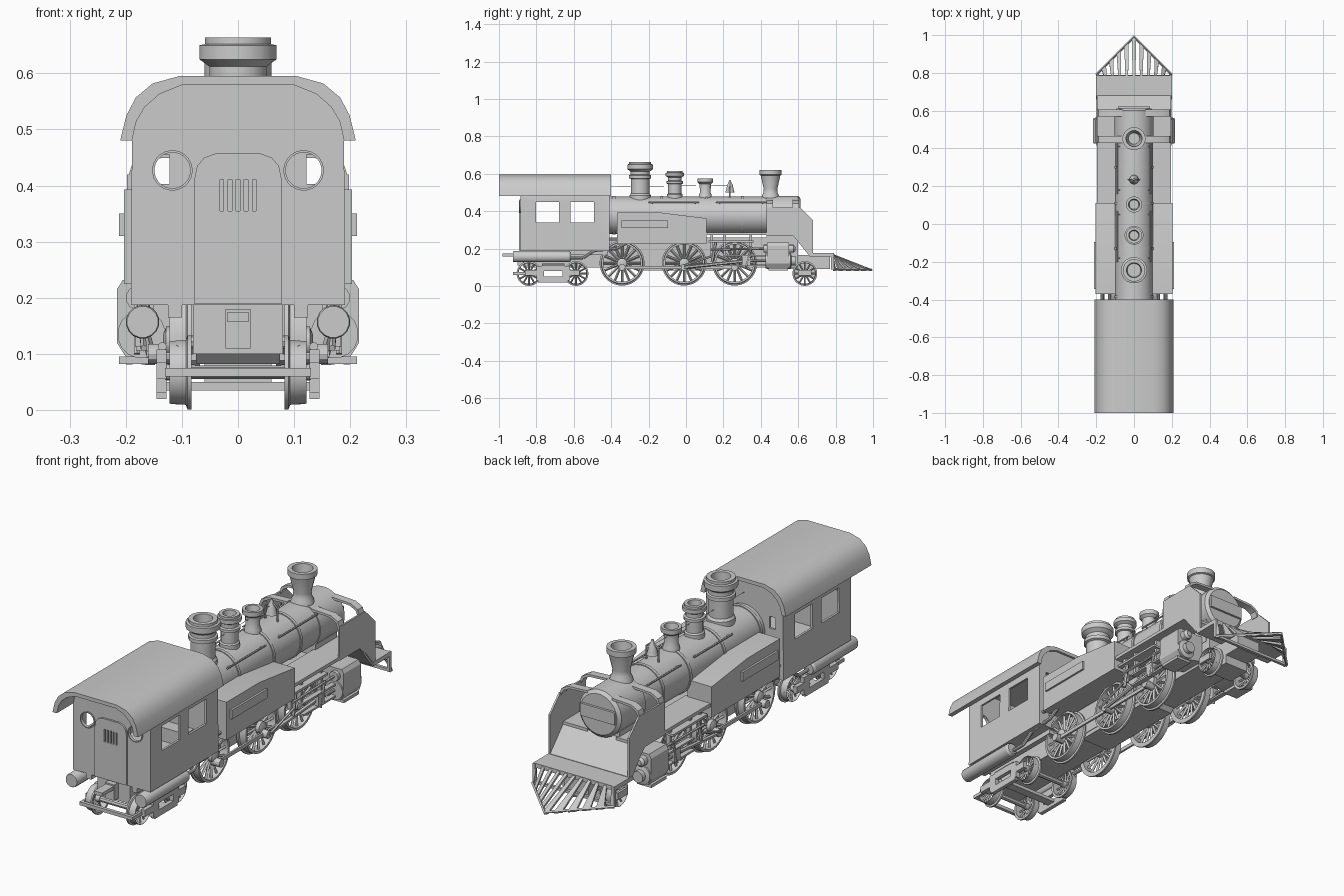
import bpy, bmesh, math
from mathutils import Vector, Matrix

if "Cube" in bpy.data.objects:
    bpy.data.objects.remove(bpy.data.objects["Cube"])


def finish(name, bm, mirror=False):
    bmesh.ops.remove_doubles(bm, verts=bm.verts, dist=1e-5)
    bmesh.ops.recalc_face_normals(bm, faces=bm.faces)
    me = bpy.data.meshes.new(name)
    bm.to_mesh(me)
    bm.free()
    ob = bpy.data.objects.new(name, me)
    bpy.context.collection.objects.link(ob)
    if mirror:
        ob.modifiers.new("mirror", 'MIRROR').use_axis[0] = True
    return ob


def add_box(bm, x, y, z):
    m = Matrix.Translation(((x[0]+x[1])/2, (y[0]+y[1])/2, (z[0]+z[1])/2))
    m = m @ Matrix.Diagonal((x[1]-x[0], y[1]-y[0], z[1]-z[0], 1))
    bmesh.ops.create_cube(bm, size=1, matrix=m)


def add_lathe(bm, prof, c, axis='z', seg=16, closed=False):
    # prof is (radius, height along axis); c is the centre
    rings = []
    for r, h in prof:
        ring = []
        for i in range(seg):
            a = 2*math.pi*(i+.5)/seg
            u, v = r*math.cos(a), r*math.sin(a)
            p = {'z': (u, v, h), 'y': (u, h, v), 'x': (h, u, v)}[axis]
            ring.append(bm.verts.new(Vector(p)+Vector(c)))
        rings.append(ring)
    for k in range(len(rings) if closed else len(rings)-1):
        a, b = rings[k], rings[(k+1) % len(rings)]
        for i in range(seg):
            j = (i+1) % seg
            bm.faces.new((a[i], a[j], b[j], b[i]))


def add_rod(bm, p, q, r, seg=8):
    p, q = Vector(p), Vector(q)
    d = q-p
    m = Matrix.Translation((p+q)/2) @ d.to_track_quat('Z', 'Y').to_matrix().to_4x4()
    bmesh.ops.create_cone(bm, cap_ends=True, segments=seg, radius1=r, radius2=r, depth=d.length, matrix=m)


def add_prism(bm, pts, axis, a, b):
    def at(p, t):
        return (t, p[0], p[1]) if axis == 'x' else (p[0], t, p[1])
    lo = [bm.verts.new(at(p, a)) for p in pts]
    hi = [bm.verts.new(at(p, b)) for p in pts]
    bm.faces.new(lo)
    bm.faces.new(hi[::-1])
    for i in range(len(pts)):
        j = (i+1) % len(pts)
        bm.faces.new((lo[i], lo[j], hi[j], hi[i]))


def part(name, adder, *args, mirror=False, **kw):
    bm = bmesh.new()
    adder(bm, *args, **kw)
    return finish(name, bm, mirror)


def box(name, x, y, z, mirror=False):
    return part(name, add_box, x, y, z, mirror=mirror)


def both(half):  # mirror an x profile into a closed outline
    return half + [(-x, z) for x, z in reversed(half)]


# Cab roof
outer = [(.21, .48), (.199, .525), (.182, .557), (.152, .582), (.105, .595)]
inner = [(.189, .48), (.181, .515), (.166, .54), (.14, .563), (.1, .579)]
part("cab_roof", add_prism, both(outer) + [(-x, z) for x, z in inner] + inner[::-1], 'y', -1, -.4)

# Cab shell, door and the openings cut through them
cab = part("cab_body", add_prism, both([(.191, .187)] + inner), 'y', -.885, -.41)
hd = [(.078, .19), (.078, .41), (.073, .435), (.06, .45), (.04, .457)]
door = part("cab_door", add_prism, both(hd), 'y', -.893, -.88)
cutters = [part("cut_interior", add_prism, both([(.18, .2), (.18, .485), (.16, .53), (.1, .567)]), 'y', -.875, -.42)]
for y in (-.803, -.617):
    cutters.append(box("cut_side_window", (-.3, .3), (y, y+.125), (.34, .45)))
for s in (-1, 1):
    cutters.append(part("cut_round_window", add_lathe, [(0, -.95), (.033, -.95), (.033, -.85), (0, -.85)],
                        (s*.117, 0, .427), 'y', 24))
    cutters.append(box("cut_front_window", sorted((s*.122, s*.153)), (-.45, -.39), (.403, .455)))
slots = [box("cut_grille", (x-.0035, x+.0035), (-.95, -.86), (.355, .411)) for x in (-.029, -.0145, 0, .0145, .029)]
for target, cuts in ((cab, cutters+slots), (door, slots)):
    for c in cuts:
        m = target.modifiers.new("cut", 'BOOLEAN')
        m.operation, m.object, m.solver = 'DIFFERENCE', c, 'EXACT'
for c in cutters+slots:
    c.hide_render = True
    c.hide_set(True)
part("round_window_frame", add_lathe, [(.032, -.89), (.036, -.89), (.036, -.88), (.032, -.88)],
     (.117, 0, .427), 'y', 24, closed=True, mirror=True)

# Boiler, bands and smokebox
part("boiler", add_lathe, [(0, -.415), (.1, -.415), (.1, .43), (.104, .43), (.104, .6), (.09, .612), (0, .612)],
     (0, 0, .378), 'y', 28)
bm = bmesh.new()
for y in (-.385, -.13, .11, .3):
    add_lathe(bm, [(.098, y-.007), (.104, y-.007), (.104, y+.007), (.098, y+.007)], (0, 0, .378), 'y', 28, True)
finish("boiler_bands", bm)
box("smokebox_door_plate", (-.085, .085), (.605, .622), (.355, .41))
bm = bmesh.new()
for a, b in ((-.2, .07), (.16, .43)):
    add_rod(bm, (.088, a, .447), (.088, b, .447), .004, 6)
    for y in (a+.02, b-.02):
        add_rod(bm, (.07, y, .44), (.09, y, .447), .004, 6)
finish("boiler_handrail", bm, True)

# Domes and chimney
part("large_dome", add_lathe, [(.058, .45), (.058, .485), (.05, .495), (.05, .572), (.06, .576), (.06, .592), (.052, .595),
     (.052, .612), (.07, .625), (.07, .65), (.06, .652), (.06, .664), (.04, .664), (.036, .61), (0, .61)], (0, -.245, 0))
part("middle_dome", add_lathe, [(.042, .46), (.042, .49), (.036, .495), (.036, .545), (.045, .548), (.045, .56), (.036, .563),
     (.036, .58), (.05, .588), (.05, .605), (.043, .606), (.043, .616), (.028, .616), (.024, .58), (0, .58)], (0, -.06, 0))
part("small_dome", add_lathe, [(.036, .46), (.034, .49), (.029, .5), (.031, .545), (.043, .555), (.043, .575), (.03, .575),
     (.025, .55), (0, .55)], (0, .103, 0))
part("chimney", add_lathe, [(.05, .46), (.046, .485), (.038, .5), (.037, .52), (.054, .592), (.061, .595), (.061, .62),
     (.043, .62), (.03, .53), (0, .53)], (0, .452, 0))

# Bell, its bracket and the cord to the cab
bm = bmesh.new()
add_lathe(bm, [(0, .5), (.025, .5), (.02, .515), (.015, .54), (.008, .552), (.005, .565), (0, .566)], (0, .235, 0), seg=14)
for a, b in (((-.03, .47), (-.03, .53)), ((.03, .47), (.03, .53)), ((-.03, .53), (0, .555)), ((.03, .53), (0, .555))):
    add_rod(bm, (a[0], .235, a[1]), (b[0], .235, b[1]), .004, 6)
finish("bell", bm)
part("bell_cord", add_rod, (0, -.41, .53), (0, .235, .54), .0012, 4)

# Side tanks and running boards
part("side_tank", add_prism, [(-.37, .225), (.11, .225), (.11, .362), (-.14, .393), (-.37, .393)],
     'x', .085, .203, mirror=True)
box("tank_panel", (.2, .212), (-.345, -.095), (.31, .35), True)
box("running_board", (.07, .197), (.1, .59), (.272, .287), True)
bm = bmesh.new()
for x in (.13, .17):
    add_rod(bm, (x, -.42, .25), (x, -.36, .25), .008)
finish("tank_pipes", bm, True)

# Front shields, straps, ramp and deck
part("front_shield", add_prism, [(.43, .27), (.57, .27), (.615, .23), (.66, .175), (.68, .175), (.68, .35), (.61, .42),
     (.43, .42)], 'x', .19, .198, mirror=True)
bm = bmesh.new()
strap = [(.198, .41), (.188, .44), (.155, .458), (.06, .463), (.06, .453), (.15, .448), (.178, .433), (.188, .41)]
for y in (.43, .57):
    add_prism(bm, strap, 'y', y, y+.035)
finish("shield_strap", bm, True)
part("front_ramp", add_prism, [(.56, .285), (.58, .285), (.68, .178), (.68, .16), (.66, .16)], 'x', -.195, .195)
box("front_deck", (-.2, .2), (.66, .785), (.157, .176))
box("smokebox_saddle", (-.08, .08), (.43, .58), (.2, .31))

# Cowcatcher: V-shaped bottom rail and fanned slats
tip, corner = Vector((0, .998, .088)), Vector((.2, .79, .09))
bm = bmesh.new()
add_prism(bm, [(.775, .088), (.79, .088), (.79, .176), (.775, .176)], 'x', .188, .2)
add_box(bm, (0, .2), (.777, .79), (.088, .1))
for k in range(6):
    t = k/5
    lo = [tip.lerp(corner, min(1, max(0, t+d))) for d in (-.06, .06)]
    hi = [Vector((max(0, .19*t+d), .783, .172)) for d in (.007, -.007)]
    vs = [bm.verts.new(p) for p in lo+hi[:: -1][::1]][:2] + [bm.verts.new(p) for p in hi]
    top = bm.faces.new(vs)
    ext = bmesh.ops.extrude_face_region(bm, geom=[top], use_keep_orig=True)["geom"]
    bmesh.ops.translate(bm, verts=[v for v in ext if isinstance(v, bmesh.types.BMVert)], vec=(0, -.004, -.009))
bmesh.ops.delete(bm, geom=[v for v in bm.verts if not v.link_faces], context='VERTS')
add_rod(bm, tip - Vector((0, .008, 0)), corner, .006, 4)
finish("cowcatcher", bm, True)


# Wheels
def wheel(name, y, z, r, spokes, x0=.083, x1=.122):
    bm = bmesh.new()
    add_lathe(bm, [(r*.83, x0), (r, x0), (r, x0+.007), (r-.008, x0+.01), (r-.01, x1), (r*.83, x1)],
              (0, y, z), 'x', 32, True)
    xm = (x0+x1)/2+.004
    add_lathe(bm, [(0, x0), (r*.22, x0), (r*.22, x1+.006), (r*.1, x1+.012), (0, x1+.012)], (0, y, z), 'x', 14)
    for i in range(spokes):
        a = 2*math.pi*i/spokes
        d = Vector((0, math.cos(a), math.sin(a)))
        c = Vector((xm, y, z))
        add_rod(bm, c+d*r*.15, c+d*r*.86, r*.035+.0025, 4)
    add_rod(bm, (0, y, z), (x0+.01, y, z), .012)
    finish(name, bm, True)


drivers = (-.342, -.01, .26)
for y in drivers:
    wheel("driving_wheel", y, .122, .12, 16)
for y in (-.84, -.588):
    wheel("rear_bogie_wheel", y, .067, .066, 12)
wheel("front_bogie_wheel", .635, .067, .066, 12)

# Frames
box("main_frame", (-.078, .078), (-.48, .6), (.1, .26))
box("rear_frame", (-.08, .08), (-.87, -.45), (.1, .19))
part("ash_pan", add_prism, [(-.3, .12), (-.26, .082), (.16, .082), (.2, .12)], 'x', -.075, .075)
box("front_frame", (-.06, .06), (.55, .77), (.09, .165))

# Rear bogie side frame with open centre
bm = bmesh.new()
for y, z in (((-.8, -.62), (.08, .108)), ((-.79, -.63), (.02, .05)), ((-.8, -.76), (.03, .1)), ((-.66, -.62), (.03, .1)),
             ((-.86, -.8), (.055, .085)), ((-.62, -.57), (.055, .085))):
    add_box(bm, (.127, .145), y, z)
add_box(bm, (0, .145), (-.73, -.69), (.035, .05))
add_box(bm, (0, .13), (-.925, -.91), (.06, .075))
add_box(bm, (.12, .13), (-.925, -.84), (.06, .075))
add_rod(bm, (.135, -.77, .113), (.135, -.65, .113), .008)
finish("rear_bogie_frame", bm, True)
bm = bmesh.new()
add_box(bm, (.124, .135), (.6, .67), (.055, .085))
add_box(bm, (.0, .06), (.58, .69), (.05, .1))
finish("front_bogie_frame", bm, True)

# Rear coupling, air reservoirs and feed pipe
bm = bmesh.new()
add_box(bm, (-.02, .02), (-.98, -.87), (.158, .174))
add_box(bm, (-.022, .022), (-.9, -.87), (.11, .18))
finish("rear_coupling", bm)
part("air_reservoir", add_lathe, [(0, -.925), (.028, -.925), (.03, -.92), (.03, -.625), (.024, -.615), (0, -.615)],
     (.17, 0, .157), 'y', 16, mirror=True)
bm = bmesh.new()
path = [(-.62, .15), (-.55, .15), (-.49, .19), (-.37, .2), (-.3, .24)]
for a, b in zip(path, path[1:]):
    add_rod(bm, (.165, *a), (.165, *b), .008)
add_box(bm, (.1, .125), (-.885, -.42), (.165, .19))
finish("feed_pipe", bm, True)

# Cylinders with valve chests
bm = bmesh.new()
add_lathe(bm, [(0, .425), (.043, .425), (.043, .56), (.025, .565), (.025, .585), (0, .585)], (.172, 0, .135), 'y', 16)
add_prism(bm, [(.08, .11), (.15, .092), (.2, .095), (.216, .12), (.216, .215), (.205, .232), (.08, .232)], 'y', .432, .552)
add_lathe(bm, [(0, .415), (.022, .415), (.022, .575), (.012, .585), (0, .585)], (.178, 0, .2), 'y', 12)
add_box(bm, (.14, .212), (.44, .545), (.082, .095))
finish("steam_cylinder", bm, True)

# Rods and valve gear
bm = bmesh.new()
for a, b in zip(drivers, drivers[1:]):
    add_box(bm, (.133, .142), (a, b), (.092, .108))
for y in drivers:
    add_rod(bm, (.115, y, .1), (.16, y, .1), .018, 12)
add_rod(bm, (.155, -.01, .1), (.165, .33, .135), .009, 6)
add_rod(bm, (.172, .3, .135), (.172, .43, .135), .007)
add_box(bm, (.158, .184), (.3, .345), (.112, .162))
for z in (.11, .162):
    add_box(bm, (.16, .182), (.2, .43), (z-.004, z+.004))
add_rod(bm, (.178, .13, .195), (.178, .42, .2), .006, 6)
add_rod(bm, (.168, -.01, .11), (.172, .14, .16), .006, 6)
add_rod(bm, (.172, .14, .13), (.172, .16, .24), .008, 6)
add_rod(bm, (.18, .32, .1), (.18, .35, .21), .006, 6)
finish("rods_and_valve_gear", bm, True)
bm = bmesh.new()
add_box(bm, (.13, .19), (.12, .36), (.232, .242))
for y in (.13, .2, .34):
    add_box(bm, (.15, .17), (y, y+.014), (.16, .28))
finish("valve_gear_bracket", bm, True)

# Smooth the round parts, keep hard edges
for ob in bpy.context.collection.objects:
    ob.select_set(not ob.hide_render)
bpy.context.view_layer.objects.active = cab
bpy.ops.object.shade_smooth_by_angle(angle=math.radians(30))
